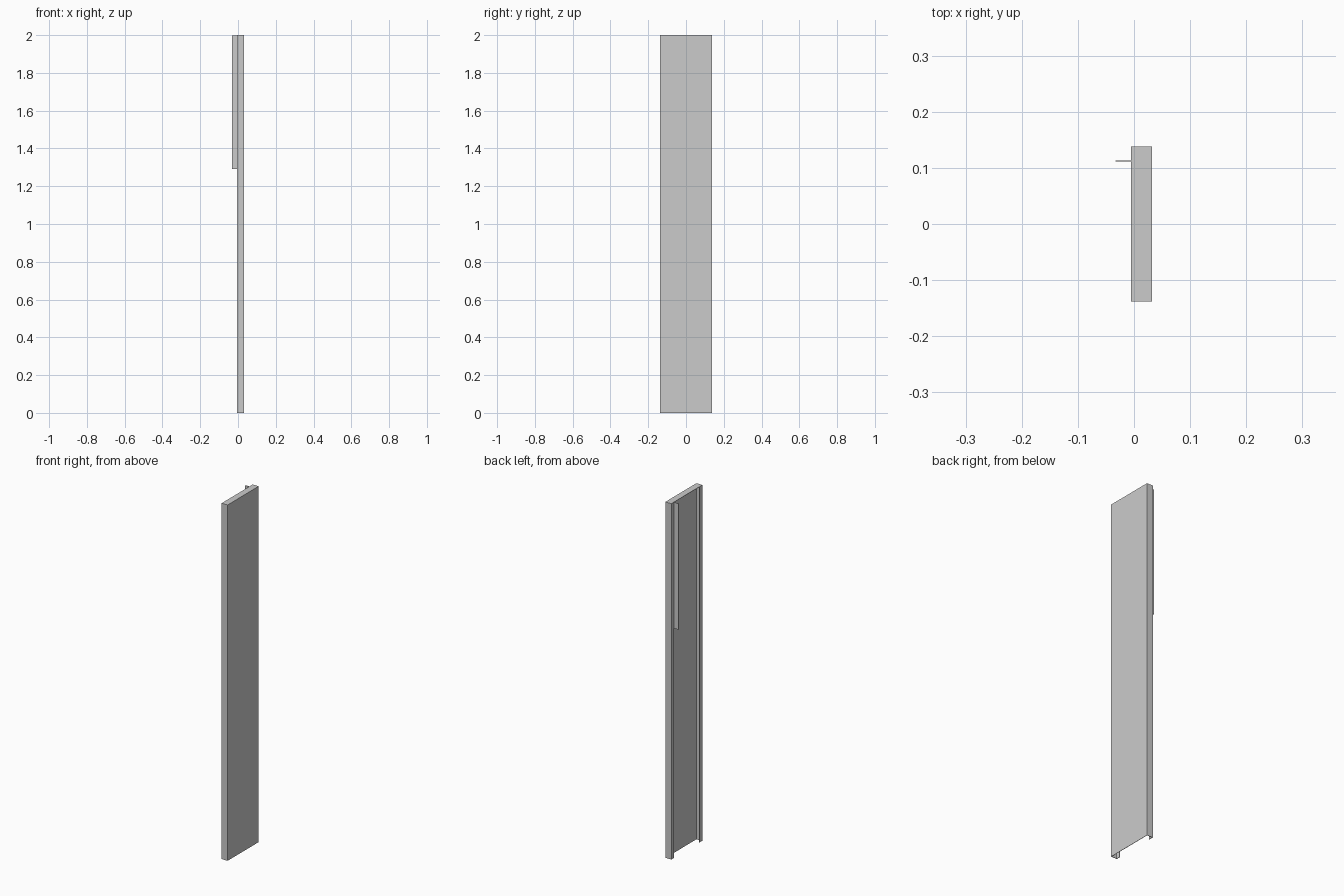
import bpy

cube = bpy.data.objects.get("Cube")
if cube:
    bpy.data.objects.remove(cube, do_unlink=True)

# Single sheet metal colour
GREY = (0.6, 0.6, 0.6, 1)
metal = bpy.data.materials.new("grey metal")
metal.use_nodes = True
metal.diffuse_color = GREY
metal.node_tree.nodes["Principled BSDF"].inputs["Base Color"].default_value = GREY

HEIGHT = 2.0
SHEET = 0.002        # sheet thickness
FACE_X = 0.032       # outer face of the panel
LIP_X = -0.005       # open side of the channel
FIN_X = -0.033
HALF = 0.138         # half the channel width
LIP = 0.025          # width of the folded lips


def plate(name, x, y, z):
    """Flat plate between the given (low, high) limits on each axis."""
    corners = [(a, b, c) for a in x for b in y for c in z]
    faces = [(0, 1, 3, 2), (4, 6, 7, 5), (0, 4, 5, 1),
             (2, 3, 7, 6), (0, 2, 6, 4), (1, 5, 7, 3)]
    mesh = bpy.data.meshes.new(name)
    mesh.from_pydata(corners, [], faces)
    mesh.materials.append(metal)
    obj = bpy.data.objects.new(name, mesh)
    bpy.context.collection.objects.link(obj)
    return obj


# Main panel and the top cap closing the channel
wall = (0, HEIGHT - SHEET)
plate("panel", (FACE_X - SHEET, FACE_X), (-HALF, HALF), wall)
plate("top_cap", (LIP_X, FACE_X), (-HALF, HALF), (HEIGHT - SHEET, HEIGHT))

# Side flanges with lips folded inwards, open at the bottom
for name, side in (("front", -1), ("back", 1)):
    outer, inner, edge = side * HALF, side * (HALF - SHEET), side * (HALF - LIP)
    plate(name + "_flange", (LIP_X, FACE_X - SHEET), sorted((inner, outer)), wall)
    plate(name + "_lip", (LIP_X, LIP_X + SHEET), sorted((edge, inner)), wall)

# Upper fin standing out from the edge of the back lip
fin_y = HALF - LIP
plate("upper_fin", (FIN_X, LIP_X + SHEET), (fin_y - SHEET, fin_y), (1.29, HEIGHT - SHEET))
